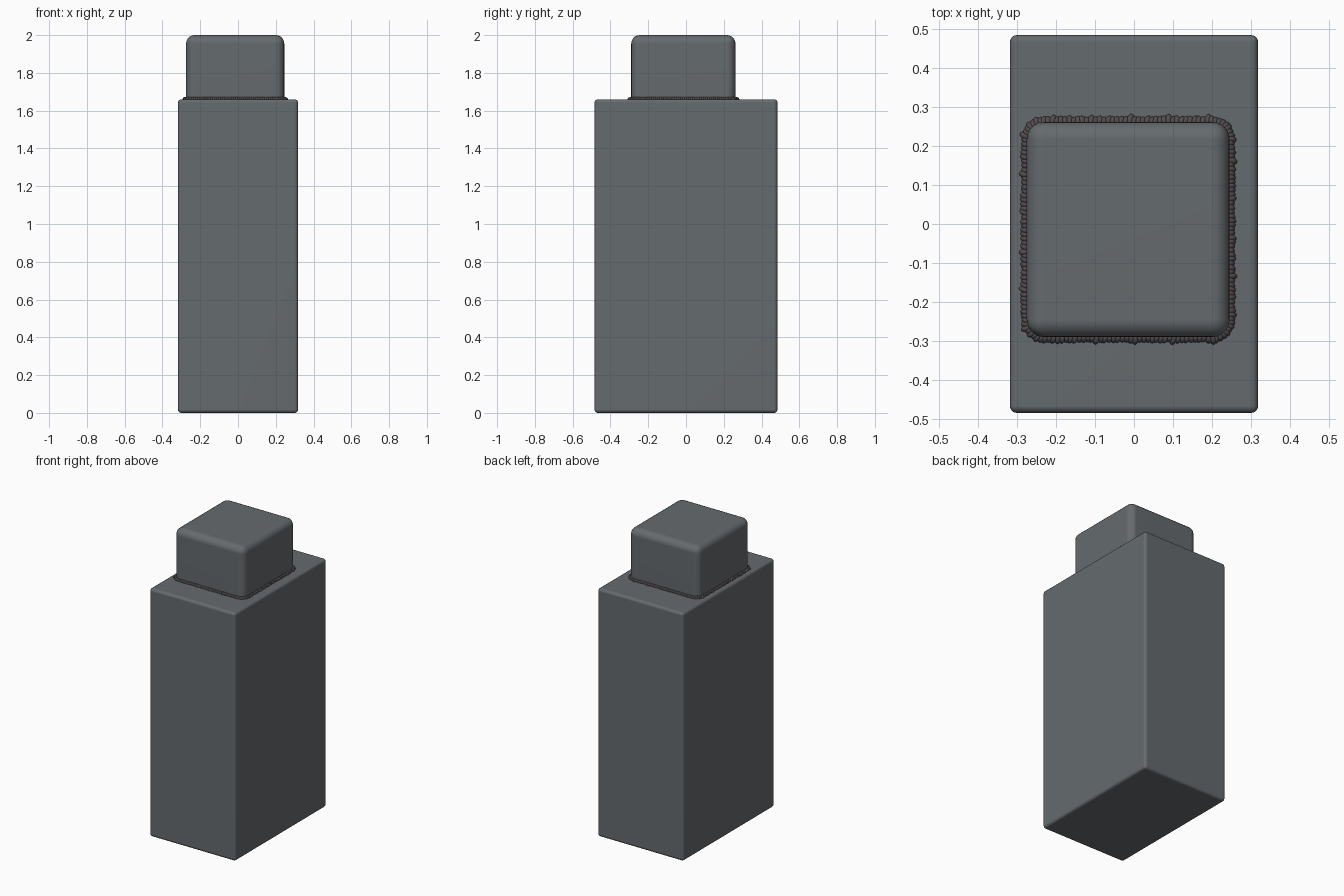
import bpy, bmesh, math, random
from mathutils import Matrix, Vector

random.seed(4)
if "Cube" in bpy.data.objects:
    bpy.data.objects.remove(bpy.data.objects["Cube"])


def material(name, rgb):
    mat = bpy.data.materials.new(name)
    mat.use_nodes = True
    mat.diffuse_color = (*rgb, 1)
    mat.node_tree.nodes["Principled BSDF"].inputs["Base Color"].default_value = (*rgb, 1)
    return mat


def add_object(name, bm, mat):
    mesh = bpy.data.meshes.new(name)
    bm.to_mesh(mesh)
    bm.free()
    obj = bpy.data.objects.new(name, mesh)
    bpy.context.collection.objects.link(obj)
    mesh.materials.append(mat)
    mesh.shade_smooth()
    return obj


def rounded_box(name, low, high, radius, mat):
    low, high = Vector(low), Vector(high)
    size = high - low
    bm = bmesh.new()
    bmesh.ops.create_cube(bm, size=1, matrix=Matrix.Translation((low + high) / 2)
                          @ Matrix.Diagonal((*size, 1)))
    obj = add_object(name, bm, mat)
    bevel = obj.modifiers.new("rounded_edges", "BEVEL")
    bevel.width = radius
    bevel.segments = 5
    bevel.limit_method = "NONE"
    obj.modifiers.new("flat_faces", "WEIGHTED_NORMAL").keep_sharp = True
    return obj


steel = material("grey_steel", (0.13, 0.145, 0.155))
weld_metal = material("dark_weld_metal", (0.085, 0.072, 0.075))

# Main block and the smaller block on top
TOP = 1.66
rounded_box("body", (-0.318, -0.484, 0), (0.318, 0.484, TOP), 0.018, steel)
CAP_LOW, CAP_HIGH, RADIUS = (-0.275, -0.29), (0.245, 0.262), 0.045
rounded_box("top_block", (*CAP_LOW, TOP - 0.06), (*CAP_HIGH, 2.0), RADIUS, steel)


def seam_points():
    """Closed rounded rectangle around the foot of the top block."""
    x0, y0 = (v + RADIUS for v in CAP_LOW)
    x1, y1 = (v - RADIUS for v in CAP_HIGH)
    corners = [(x1, y1), (x0, y1), (x0, y0), (x1, y0)]
    points = []
    for i, (x, y) in enumerate(corners):
        for step in range(9):
            a = (i + step / 8) * math.pi / 2
            points.append(Vector((x + RADIUS * math.cos(a), y + RADIUS * math.sin(a), TOP)))
    return points


def walk(points, spacing):
    """Evenly spaced positions and headings along the closed seam."""
    for a, b in zip(points, points[1:] + points[:1]):
        count = max(1, round((b - a).length / spacing))
        for k in range(count):
            yield a.lerp(b, k / count), math.atan2(b.y - a.y, b.x - a.x)


# Weld bead: overlapping tilted scales with an occasional larger spatter
bm = bmesh.new()
for i, (pos, heading) in enumerate(walk(seam_points(), 0.011)):
    reach = random.uniform(0.013, 0.017) + (0.004 if i % 9 == 0 else 0)
    lean = random.uniform(-0.3, 0.3)
    scale = Matrix.Diagonal((0.010, reach, 0.014, 1))
    bmesh.ops.create_icosphere(bm, subdivisions=2, radius=1, matrix=Matrix.Translation(pos)
                               @ Matrix.Rotation(heading + lean, 4, "Z")
                               @ Matrix.Rotation(0.4, 4, "Y") @ scale)
add_object("weld_bead", bm, weld_metal)
